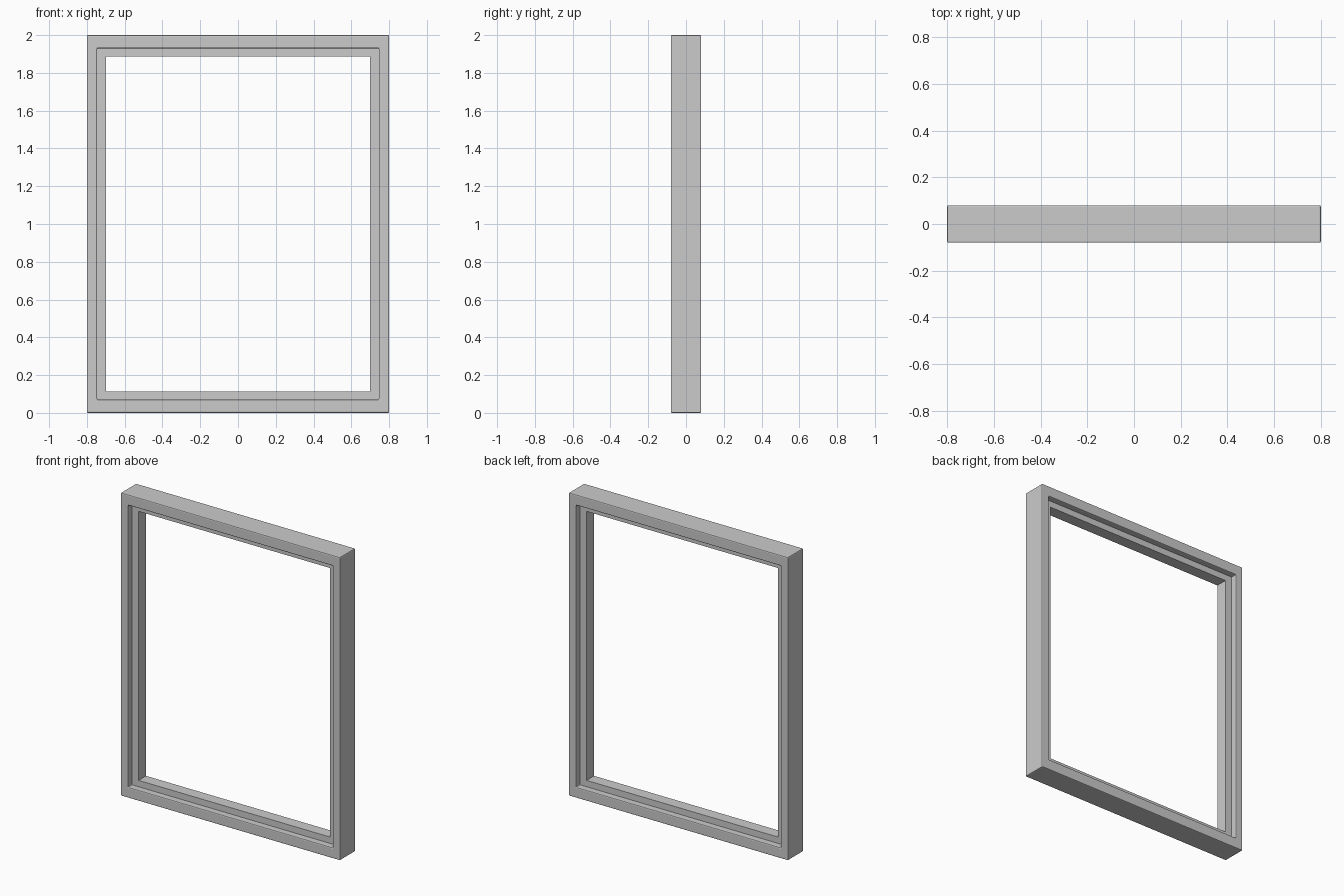
import bpy, bmesh

if "Cube" in bpy.data.objects:
    bpy.data.objects.remove(bpy.data.objects["Cube"])


def make_frame(name, outer, inner, depth, bevel=0.0):
    """Rectangular ring; outer / inner = (half width, z low, z high)."""
    bm = bmesh.new()
    rings = []
    for hw, z0, z1 in (outer, inner):
        for y in (-depth / 2, depth / 2):
            rings.append([bm.verts.new((x, y, z)) for x, z in
                          ((-hw, z0), (hw, z0), (hw, z1), (-hw, z1))])
    of, ob, inf, inb = rings
    # outside, back, opening and front walls
    for a, b in ((of, ob), (ob, inb), (inb, inf), (inf, of)):
        for i in range(4):
            j = (i + 1) % 4
            bm.faces.new((a[i], a[j], b[j], b[i]))
    bmesh.ops.recalc_face_normals(bm, faces=bm.faces)
    mesh = bpy.data.meshes.new(name)
    bm.to_mesh(mesh)
    bm.free()
    obj = bpy.data.objects.new(name, mesh)
    bpy.context.collection.objects.link(obj)
    if bevel:
        mod = obj.modifiers.new("soft_edges", "BEVEL")
        mod.width = bevel
        mod.segments = 2
        mod.limit_method = "ANGLE"
    return obj


# Outer frame with slightly softened edges
make_frame("outer_frame", (0.8, 0.0, 2.0), (0.746, 0.071, 1.93), 0.16, 0.006)

# Thinner inner lip set in the middle of the depth
make_frame("inner_frame", (0.746, 0.071, 1.93), (0.698, 0.113, 1.888), 0.078)
